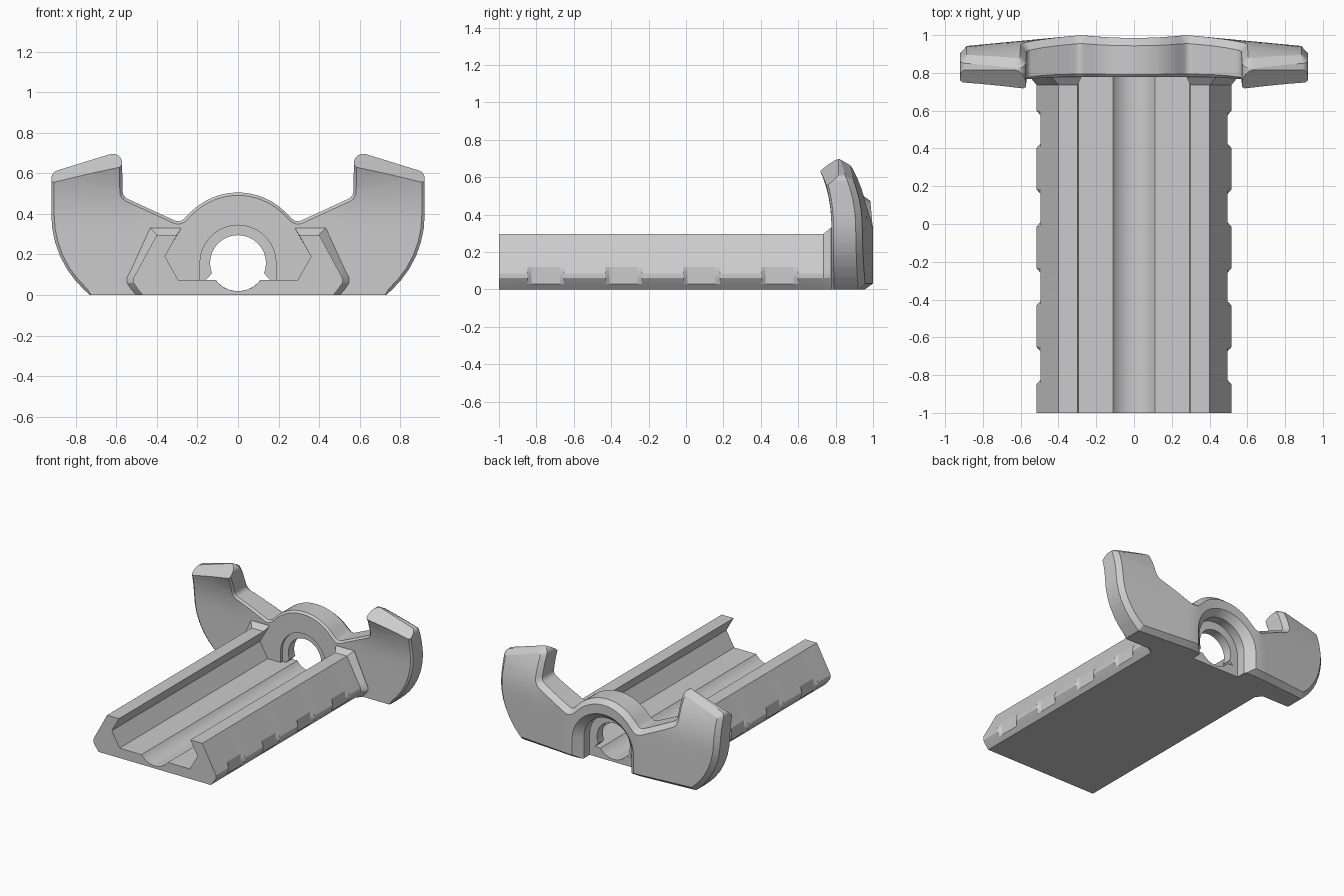
import bpy, bmesh, math
from mathutils import Vector

cube = bpy.data.objects.get("Cube")
if cube:
    bpy.data.objects.remove(cube)

grey = bpy.data.materials.new("plain_grey")
grey.use_nodes = True
COLOUR = (0.6, 0.6, 0.6, 1)
grey.diffuse_color = COLOUR
grey.node_tree.nodes["Principled BSDF"].inputs["Base Color"].default_value = COLOUR

BORE_Z, BORE_R, FLOOR = 0.157, 0.138, 0.075


def make_object(name, bm):
    bmesh.ops.recalc_face_normals(bm, faces=bm.faces[:])
    if bm.calc_volume(signed=True) < 0:
        bmesh.ops.reverse_faces(bm, faces=bm.faces[:])
    mesh = bpy.data.meshes.new(name)
    bm.to_mesh(mesh)
    bm.free()
    mesh.materials.append(grey)
    obj = bpy.data.objects.new(name, mesh)
    bpy.context.collection.objects.link(obj)
    return obj


def loft(layers):
    """Solid through matching xz loops, each placed at its own y."""
    bm = bmesh.new()
    rings = [[bm.verts.new((x, y, z)) for x, z in pts] for y, pts in layers]
    for a, b in zip(rings, rings[1:]):
        for i in range(len(a)):
            bm.faces.new((a[i - 1], a[i], b[i], b[i - 1]))
    bm.faces.new(rings[0][::-1])
    bm.faces.new(rings[-1])
    bm.normal_update()
    return bm


def mirrored(half):
    return half + [(-x, z) for x, z in reversed(half) if x > 1e-5]


def arc(r, cz, a0, a1, n):
    angles = [math.radians(a0 + (a1 - a0) * i / n) for i in range(n + 1)]
    return [(r * math.cos(a), cz + r * math.sin(a)) for a in angles]


def rounded(corners, n=6):
    """Replace (x, z, radius) corners by fillet arcs."""
    out = []
    for i, (x, z, r) in enumerate(corners):
        p = Vector((x, z))
        if r == 0:
            out.append((x, z))
            continue
        u = (Vector(corners[i - 1][:2]) - p).normalized()
        v = (Vector(corners[i + 1][:2]) - p).normalized()
        half = u.angle(v) / 2
        centre = p + (u + v).normalized() * (r / math.sin(half))
        s = p + u * (r / math.tan(half)) - centre
        e = p + v * (r / math.tan(half)) - centre
        for k in range(n + 1):
            d = s.lerp(e, k / n).normalized() * r
            out.append(tuple(centre + d))
    return out


def inset(pts, dist):
    """Move a counter-clockwise loop inward."""
    out = []
    for i, p in enumerate(pts):
        p = Vector(p)
        a = (p - Vector(pts[i - 1])).normalized()
        b = (Vector(pts[(i + 1) % len(pts)]) - p).normalized()
        n1, n2 = Vector((-a.y, a.x)), Vector((-b.y, b.x))
        out.append(tuple(p + (n1 + n2) * (dist / (1 + n1.dot(n2)))))
    return out


def smooth(obj, degrees):
    bpy.ops.object.select_all(action='DESELECT')
    obj.select_set(True)
    bpy.context.view_layer.objects.active = obj
    bpy.ops.object.shade_smooth_by_angle(angle=math.radians(degrees))


# Rail: dovetail channel with a round groove, flaring where it meets the plate
groove_start = -math.degrees(math.asin((BORE_Z - FLOOR) / BORE_R))
rail_half = [(0.47, 0), (0.495, 0.03), (0.515, 0.06), (0.515, 0.085), (0.496, 0.12),
             (0.40, 0.297), (0.30, 0.297), (0.36, 0.19), (0.295, FLOOR)]
rail_half += arc(BORE_R, BORE_Z, groove_start, -90, 8)


def flare(p):
    x, z = p
    dx = 0.033 if x > 0.38 else (-0.02 if z > 0.25 else 0)
    return x + dx, z + (0.033 if z > 0.25 else 0)


plain = mirrored(rail_half)
notched = mirrored([(min(x, 0.495), z) for x, z in rail_half])
wide = mirrored([flare(p) for p in rail_half])

# Grip scallops are flattened sections of the rail's lower sides
layers = [(-1, plain)]
for k in range(4):
    y = -0.75 + k * 0.417
    layers += [(y - 0.098, plain), (y - 0.075, notched),
               (y + 0.075, notched), (y + 0.098, plain)]
layers += [(0.735, plain), (0.775, wide), (0.80, wide)]
rail = make_object("rail", loft(layers))
smooth(rail, 25)

# End plate: winged outline with a round hub on top
outline = rounded([(0.73, 0, 0), (0.92, 0.17, 0.5), (0.92, 0.605, 0.04),
                   (0.573, 0.712, 0.045), (0.568, 0.485, 0.04), (0.288, 0.356, 0.04),
                   (0.245, 0.396, 0)])
outline = mirrored(outline + arc(0.33, 0.175, 45, 90, 10))
front_face = [(x, z if z > 0.02 else 0) for x, z in inset(outline, 0.014)]
bm = loft([(0, front_face), (0.07, outline),
           (0.80, outline), (1, inset(outline, 0.032))])

# Subdivide the plate on a grid so it can bend
bmesh.ops.triangulate(bm, faces=[f for f in bm.faces if len(f.verts) > 4])
cuts = [(Vector((x * 0.07, 0, 0)), Vector((1, 0, 0))) for x in range(-13, 14)]
cuts += [(Vector((0, 0, z * 0.06)), Vector((0, 0, 1))) for z in range(1, 12)]
for co, no in cuts:
    bmesh.ops.bisect_plane(bm, geom=bm.verts[:] + bm.edges[:] + bm.faces[:],
                           plane_co=co, plane_no=no, dist=1e-5)

# Bend: wing tips lean forward, back face sweeps away from the hub
for v in bm.verts:
    x, t, z = abs(v.co.x), v.co.y, v.co.z
    wing = min(max((x - 0.3) / 0.25, 0), 1)
    lean = wing * (max(z - 0.3, 0) / 0.32) ** 2.5
    front = 0.778 - 0.055 * lean + 0.02 * max(x - 0.6, 0) * lean
    back = 0.985 + 0.015 * (x / 0.28) ** 2 if x < 0.28 else 1 - 0.095 * (x - 0.28)
    back -= 0.065 * lean
    v.co.y = front + (back - front) * t

# Sloped faces on the wing tips
for side in (-1, 1):
    cut = bmesh.ops.bisect_plane(
        bm, geom=bm.verts[:] + bm.edges[:] + bm.faces[:], dist=1e-5,
        plane_co=Vector((side * 0.6, 0.73, 0.635)),
        plane_no=Vector((side * 0.31, -0.81, 1)), clear_outer=True)
    rim = [e for e in cut["geom_cut"] if isinstance(e, bmesh.types.BMEdge)]
    bmesh.ops.holes_fill(bm, edges=rim)
bmesh.ops.triangulate(bm, faces=bm.faces[:])
plate = make_object("end_plate", bm)


# Bore, front counterbore, key slot and chamfered rear arch
def arch(r, bottom):
    return [(-r, bottom), (r, bottom)] + arc(r, BORE_Z, 0, 180, 28)


bore = arc(BORE_R, BORE_Z, 0, 348.75, 31)
slot = [(-0.157, FLOOR), (0.157, FLOOR), (0.13, 0.105), (-0.13, 0.105)]
bpy.context.view_layer.objects.active = plate
for sections in (
        [(0.87, arch(0.20, -0.1)), (0.94, arch(0.20, -0.1)), (1.06, arch(0.32, -0.1))],
        [(0.70, arch(0.187, FLOOR)), (0.80, arch(0.187, FLOOR))],
        [(0.70, bore), (1.1, bore)],
        [(0.70, slot), (0.95, slot)]):
    cutter = make_object("plate_cutter", loft(sections))
    cutter.hide_render = True
    mod = plate.modifiers.new("cut", 'BOOLEAN')
    mod.operation, mod.solver, mod.object = 'DIFFERENCE', 'EXACT', cutter
    bpy.ops.object.modifier_apply(modifier=mod.name)
    bpy.data.objects.remove(cutter)
smooth(plate, 25)
